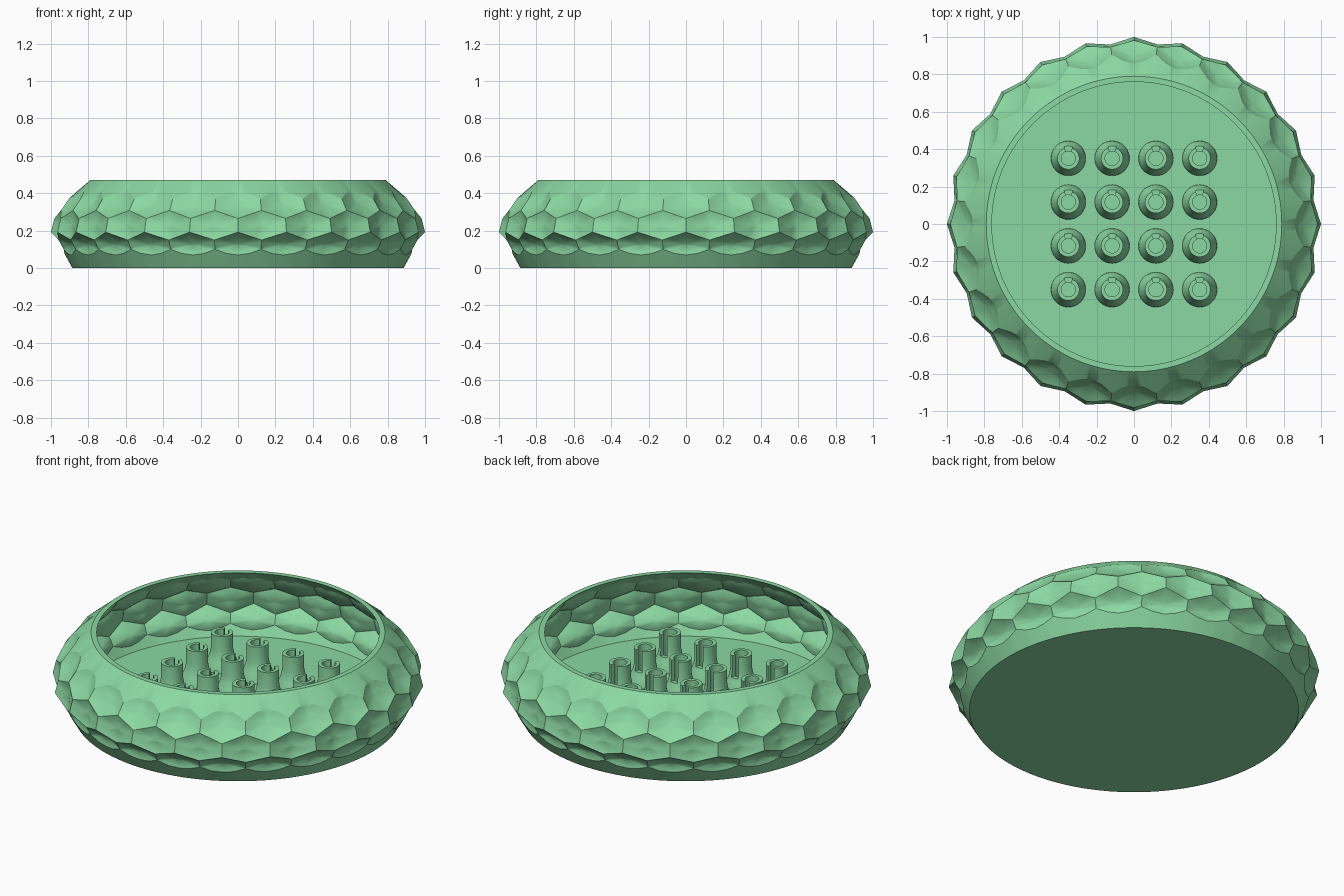
import bpy, bmesh, math
from mathutils import Vector, geometry

cube = bpy.data.objects.get("Cube")
if cube:
    bpy.data.objects.remove(cube, do_unlink=True)

STEPS = 24          # dimples per row
SUB, RINGS = 3, 5   # patch resolution
DEPTH = 0.02
WALL = 0.03
FLOOR = 0.04

green = bpy.data.materials.new("soft_green")
green.use_nodes = True
green.diffuse_color = (0.26, 0.69, 0.36, 1)
green.node_tree.nodes["Principled BSDF"].inputs["Base Color"].default_value = green.diffuse_color


def polar(angle, r, z):
    return Vector((r * math.sin(angle), -r * math.cos(angle), z))


def finish(name, bm):
    bmesh.ops.remove_doubles(bm, verts=bm.verts, dist=0.0002)
    bmesh.ops.recalc_face_normals(bm, faces=bm.faces)
    mesh = bpy.data.meshes.new(name)
    bm.to_mesh(mesh)
    bm.free()
    mesh.materials.append(green)
    obj = bpy.data.objects.new(name, mesh)
    bpy.context.collection.objects.link(obj)
    bpy.ops.object.select_all(action='DESELECT')
    obj.select_set(True)
    bpy.context.view_layer.objects.active = obj
    bpy.ops.object.shade_smooth_by_angle(angle=math.radians(32), keep_sharp_edges=True)
    return obj


# Ridge corners as (radius, height), from the upper scallops to the lower ones
ARCH_T, ARCH_TM, TOP = (0.857, 0.41), (0.874, 0.40), (0.912, 0.37)
UP, CUSP_U = (0.955, 0.308), (0.982, 0.265)
CUSP_L, LOW = (1.0, 0.192), (0.968, 0.15)
BOT, ARCH_BM, ARCH_B = (0.94, 0.10), (0.930, 0.078), (0.924, 0.07)

# Cell outlines as (half steps from the cell centre, corner)
TOP_ARCH = [(1, TOP), (0.5, ARCH_TM), (0, ARCH_T), (-0.5, ARCH_TM), (-1, TOP)]
LOW_ARCH = [(-1, BOT), (-0.5, ARCH_BM), (0, ARCH_B), (0.5, ARCH_BM), (1, BOT)]
ROWS = [
    (0, [(0, CUSP_U), (1, UP)] + TOP_ARCH + [(-1, UP)]),
    (1, [(-1, CUSP_U), (-1, CUSP_L), (0, LOW), (1, CUSP_L), (1, CUSP_U), (0, UP)]),
    (0, [(0, CUSP_L), (-1, LOW)] + LOW_ARCH + [(1, LOW)]),
]


def corners(outline, centre, shift):
    half = math.pi / STEPS
    return [polar((centre + k) * half, r - shift, z) for k, (r, z) in outline]


def subdivide(pts, closed):
    ends = pts[1:] + pts[:1] if closed else pts[1:]
    out = [a.lerp(b, i / SUB) for a, b in zip(pts, ends) for i in range(SUB)]
    return out if closed else out + [pts[-1]]


def dimple(bm, outline, centre, shift):
    pts = corners(outline, centre, shift)
    mid = sum(pts, Vector()) / len(pts)
    n = geometry.normal(pts)
    if n.dot(Vector((mid.x, mid.y, 0))) < 0:
        n = -n
    mid -= n * DEPTH
    edge = subdivide(pts, True)
    hub = bm.verts.new(mid)
    prev = None
    for ring in range(1, RINGS + 1):
        s = ring / RINGS
        cur = [bm.verts.new(mid.lerp(p, s) - n * DEPTH * (s - s * s)) for p in edge]
        for i in range(len(cur)):
            j = (i + 1) % len(cur)
            bm.faces.new((prev[i], cur[i], cur[j], prev[j]) if prev else (hub, cur[i], cur[j]))
        prev = cur
    for i, v in enumerate(prev):   # crisp ridge round each dimple
        bm.edges.get((v, prev[i - 1])).smooth = False


def band(bm, arch, centre, shift, r, z):
    """Plain strip between a scalloped edge and a circle; returns nothing."""
    line = subdivide(corners(arch, centre, shift), False)
    low = [bm.verts.new(p) for p in line]
    high = [bm.verts.new(polar(math.atan2(p.x, -p.y), r, z)) for p in line]
    for i in range(len(low) - 1):
        bm.faces.new((low[i], low[i + 1], high[i + 1], high[i]))
        bm.edges.get((high[i], high[i + 1])).smooth = False
    return high


# Bowl: dimpled outer skin and matching inner skin
bm = bmesh.new()
for shift, base_r, base_z in ((0, 0.885, 0), (WALL, 0.875, FLOOR)):
    disc = []
    for step in range(STEPS):
        for start, outline in ROWS:
            dimple(bm, outline, 2 * step + start, shift)
        rim = band(bm, TOP_ARCH, 2 * step, shift, 0.79 - shift, 0.47)
        disc += band(bm, LOW_ARCH, 2 * step, shift, base_r, base_z)[:-1]
        # Flat lip joining the two skins
        if shift == 0:
            inner = [bm.verts.new(v.co - Vector((v.co.x, v.co.y, 0)).normalized() * WALL) for v in rim]
            for i in range(len(rim) - 1):
                bm.faces.new((rim[i], rim[i + 1], inner[i + 1], inner[i]))
    # Floor disc
    bm.faces.new(disc)
finish("bowl", bm)

# Posts: flared tubes with a notch at the back of the upper part
OUTER = [(0.094, FLOOR - 0.005), (0.09, 0.06), (0.077, 0.09), (0.066, 0.12), (0.059, 0.155), (0.059, 0.245)]
INNER = [(0.038, 0.245), (0.038, 0.12), (0.038, FLOOR - 0.005)]
PROFILE = OUTER + INNER
SEG, NOTCH = 36, 2
CUT_A, CUT_B = 3, 7    # profile points at the notch floor


def post(name, x, y):
    bm = bmesh.new()
    rings = []
    for i in range(SEG):
        a = math.pi + math.tau * i / SEG
        rings.append([bm.verts.new(polar(a, r, z) + Vector((x, y, 0))) for r, z in PROFILE])
    for i in range(SEG):
        a, b = rings[i], rings[(i + 1) % SEG]
        cut = i < NOTCH or i >= SEG - NOTCH
        for k in range(len(PROFILE) - 1):
            if not (cut and CUT_A <= k < CUT_B):
                bm.faces.new((a[k], b[k], b[k + 1], a[k + 1]))
        if cut:
            bm.faces.new((a[CUT_A], b[CUT_A], b[CUT_B], a[CUT_B]))
    for i in (NOTCH, SEG - NOTCH):
        bm.faces.new(rings[i][CUT_A:CUT_B + 1])
    loose = [v for v in bm.verts if not v.link_faces]
    bmesh.ops.delete(bm, geom=loose, context='VERTS')
    finish(name, bm)


PITCH = 0.234
for row in range(4):
    for col in range(4):
        post(f"post_{row + 1}_{col + 1}", (col - 1.5) * PITCH, (row - 1.5) * PITCH)
